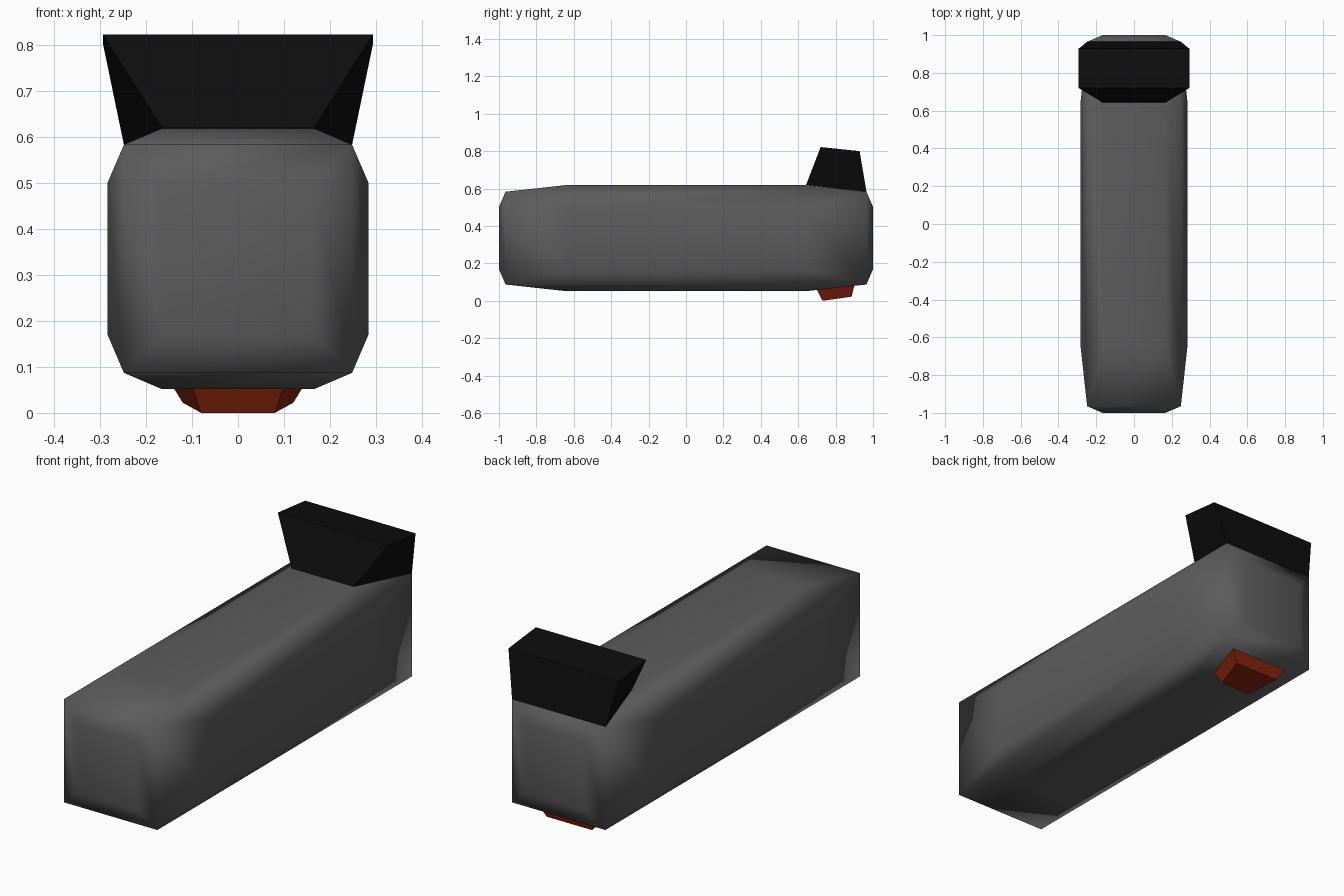
import bpy, bmesh
from mathutils import Vector

if "Cube" in bpy.data.objects:
    bpy.data.objects.remove(bpy.data.objects["Cube"])


def material(name, rgb):
    m = bpy.data.materials.new(name)
    m.diffuse_color = (*rgb, 1)
    m.use_nodes = True
    m.node_tree.nodes["Principled BSDF"].inputs["Base Color"].default_value = m.diffuse_color
    return m


def finish(bm, name, mat, smooth=False):
    bm.normal_update()
    me = bpy.data.meshes.new(name)
    bm.to_mesh(me)
    bm.free()
    me.materials.append(mat)
    for p in me.polygons:
        p.use_smooth = smooth
    ob = bpy.data.objects.new(name, me)
    bpy.context.collection.objects.link(ob)
    return ob


def symmetric_block(name, base, tip, mat):
    """Tapered block; base and tip each give (half width, y, z) for the front and back edge."""
    bm = bmesh.new()

    def ring(edges):
        (xa, ya, za), (xb, yb, zb) = edges
        return [bm.verts.new(c) for c in
                ((-xa, ya, za), (xa, ya, za), (xb, yb, zb), (-xb, yb, zb))]
    lo, hi = ring(base), ring(tip)
    for i in range(4):
        j = (i + 1) % 4
        bm.faces.new((lo[i], lo[j], hi[j], hi[i]))
    cap = bm.faces.new(hi)
    bm.normal_update()
    # the open base sits on the body, so orient outward from the cap direction
    if (tip[0][2] < base[0][2]):
        bmesh.ops.reverse_faces(bm, faces=[f for f in bm.faces])
    return finish(bm, name, mat)


grey = material("dark grey", (0.107, 0.107, 0.107))
black = material("black", (0.004, 0.004, 0.004))
red = material("rust red", (0.24, 0.018, 0.004))

# Body: box whose six sides each bulge to a smaller raised panel
bm = bmesh.new()
bmesh.ops.create_cube(bm, size=2)
for v in bm.verts:
    v.co = Vector((v.co.x * 0.248, v.co.y * 0.965, 0.335 + v.co.z * 0.248))
bm.normal_update()
for f in list(bm.faces):
    mid, n = f.calc_center_median(), f.normal.copy()
    outer = list(f.verts)
    inner = [bm.verts.new(mid + (v.co - mid) * 0.665 + n * 0.0355) for v in outer]
    bm.faces.remove(f)
    bm.faces.new(inner)
    for i in range(4):
        j = (i + 1) % 4
        bm.faces.new((outer[i], outer[j], inner[j], inner[i]))
finish(bm, "body", grey, smooth=True)

# Rear top block, flaring outward
symmetric_block("rear_sight",
                ((0.165, 0.642, 0.619), (0.248, 0.965, 0.583)),
                ((0.293, 0.72, 0.822), (0.293, 0.928, 0.80)), black)

# Small tapered button under the rear
symmetric_block("bottom_button",
                ((0.10, 0.70, 0.058), (0.156, 0.90, 0.08)),
                ((0.08, 0.73, 0.0), (0.12, 0.885, 0.022)), red)
